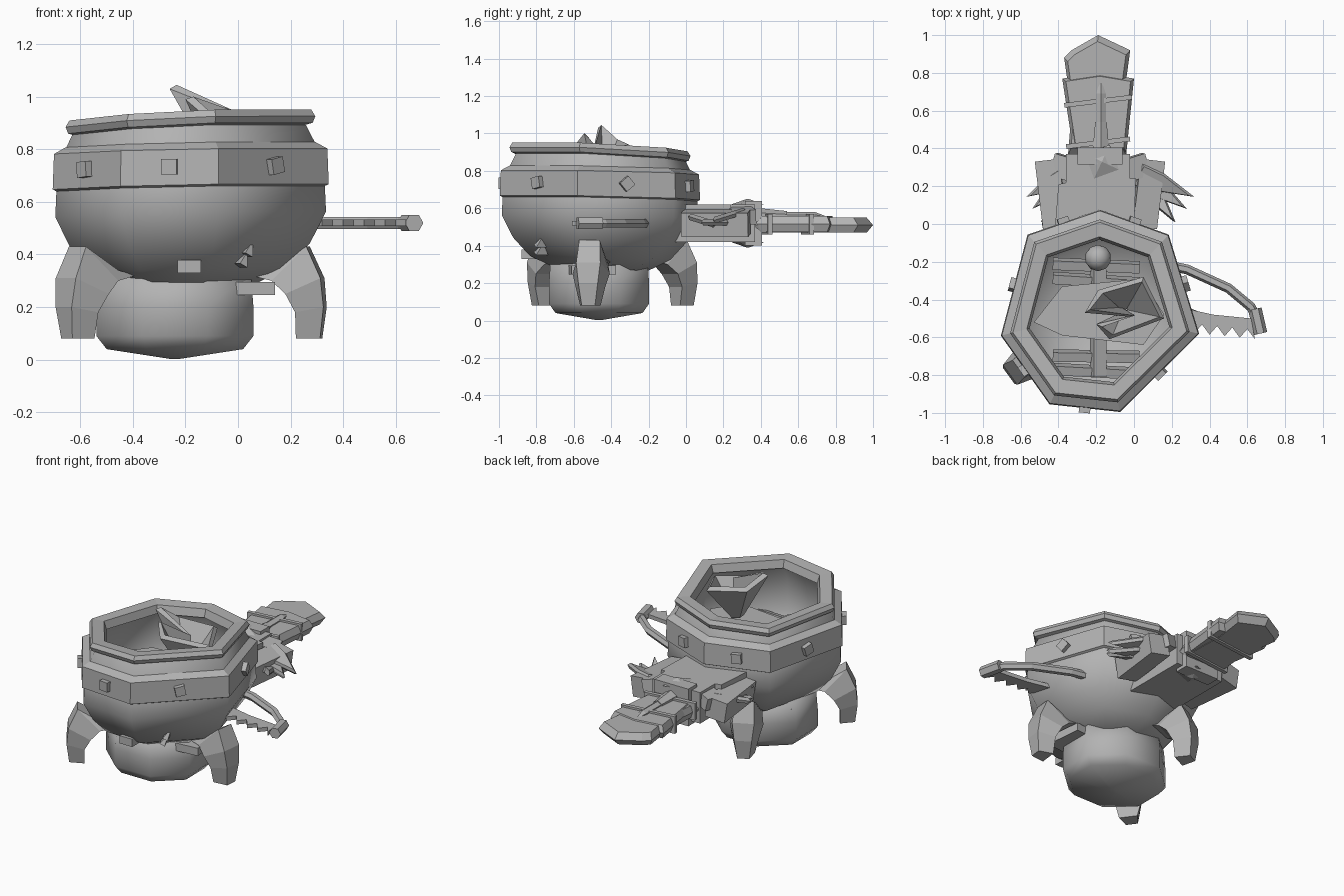
import bpy, bmesh, math, random
from mathutils import Vector, Matrix

random.seed(4)
old = bpy.data.objects.get("Cube")
if old:
    bpy.data.objects.remove(old)

grey = bpy.data.materials.new("plain grey")
grey.use_nodes = True
grey.diffuse_color = (0.45, 0.45, 0.45, 1)
grey.node_tree.nodes["Principled BSDF"].inputs["Base Color"].default_value = (0.45, 0.45, 0.45, 1)

POT = Vector((-0.19, -0.46, 0))
# Uneven seven-sided outline of the pot, relative to its centre
OUTLINE = [(0.01, 0.53), (-0.37, 0.40), (-0.51, -0.13), (-0.255, -0.49),
           (0.115, -0.53), (0.53, -0.12), (0.37, 0.40)]


def finish(name, bm, smooth=False):
    bmesh.ops.recalc_face_normals(bm, faces=bm.faces)
    me = bpy.data.meshes.new(name)
    bm.to_mesh(me)
    bm.free()
    me.materials.append(grey)
    if smooth:
        me.shade_smooth()
    ob = bpy.data.objects.new(name, me)
    bpy.context.collection.objects.link(ob)
    return ob


def loft(name, rings, smooth=False, caps=(True, True), closed=False):
    bm = bmesh.new()
    vs = [[bm.verts.new(p) for p in r] for r in rings]
    n = len(vs[0])
    pairs = list(zip(vs, vs[1:])) + ([(vs[-1], vs[0])] if closed else [])
    for a, b in pairs:
        for i in range(n):
            j = (i + 1) % n
            bm.faces.new((a[i], a[j], b[j], b[i]))
    for ring, wanted in zip((vs[0], vs[-1]), caps):
        if wanted and not closed:
            bm.faces.new(ring)
    return finish(name, bm, smooth)


def pot_ring(r, z, tilt):
    s = r / 0.52
    return [(POT.x + x * s, POT.y + y * s, z + tilt * (x - y)) for x, y in OUTLINE]


def pot_part(name, profile, tilt, **kw):
    return loft(name, [pot_ring(r, z, tilt) for r, z in profile], **kw)


def box(name, loc, size, rot=(0, 0, 0), taper=1.0):
    bm = bmesh.new()
    bmesh.ops.create_cube(bm, size=1)
    for v in bm.verts:
        k = taper if v.co.z > 0 else 1
        v.co = Vector((v.co.x * size[0] * k, v.co.y * size[1] * k, v.co.z * size[2]))
    ob = finish(name, bm)
    ob.location, ob.rotation_euler = loc, rot
    return ob


def plate(name, pts, z, thick, ridge=0.0):
    """Flat outline with thickness; ridge narrows the upper and lower faces."""
    c = sum((Vector(p) for p in pts), Vector((0, 0))) / len(pts)
    inner = [c + (Vector(p) - c) * (1 - ridge) for p in pts]
    h = thick / 2
    rings = [[(p[0], p[1], z - h) for p in inner]]
    if ridge:
        rings.append([(p[0], p[1], z) for p in pts])
    rings.append([(p[0], p[1], z + h) for p in inner])
    return loft(name, rings)


def tube(name, pts, r, sides=6):
    rings = []
    for i, p in enumerate(pts):
        d = Vector(pts[min(i + 1, len(pts) - 1)]) - Vector(pts[max(i - 1, 0)])
        m = d.to_track_quat('Z', 'Y').to_matrix()
        rings.append([Vector(p) + m @ Vector((r * math.cos(a), r * math.sin(a), 0))
                      for a in (math.tau * k / sides for k in range(sides))])
    return loft(name, rings)


# Pot: rounded bowl, riveted band and heavy rim
pot_part("pot_bowl", [(0.24, 0.27), (0.37, 0.335), (0.455, 0.43), (0.515, 0.55), (0.51, 0.66),
                      (0.475, 0.81), (0.44, 0.88)], 0.02, smooth=True, caps=(True, False))
pot_part("pot_lining", [(0.12, 0.40), (0.36, 0.46), (0.44, 0.58), (0.43, 0.78), (0.38, 0.89)], 0.03,
         smooth=True, caps=(True, False))
pot_part("pot_band", [(0.495, 0.64), (0.525, 0.655), (0.52, 0.79), (0.475, 0.815)], 0.02, closed=True)
pot_part("pot_rim", [(0.43, 0.865), (0.465, 0.875), (0.475, 0.90), (0.46, 0.925), (0.385, 0.92),
                     (0.37, 0.87)], 0.04, closed=True)

# Rivets on each facet of the band
for i, (x, y) in enumerate(OUTLINE):
    x2, y2 = OUTLINE[(i + 1) % 7]
    mx, my = (x + x2) / 2, (y + y2) / 2
    box("rivet", (POT.x + mx, POT.y + my, 0.725 + 0.02 * (mx - my)), (0.06, 0.06, 0.06),
        ((0.05, 0.3, 0.1, 0.0, 0.2, 0.7, 0.1)[i], 0, math.atan2(x - x2, y2 - y)))

# Three clawed legs
for deg, out in ((-7, 0.0), (116, 0.03), (216, 0.06)):
    prof = [(0.25, 0.31, 0.34, 0.09), (0.33, 0.46, 0.43, 0.085), (0.385, 0.515, 0.31, 0.10),
            (0.42, 0.525, 0.20, 0.08), (0.42, 0.51, 0.08, 0.055)]
    zin = (0.32, 0.30, 0.25, 0.18, 0.08)
    turn = (Matrix.Translation(POT) @ Matrix.Rotation(math.radians(deg), 4, 'Z')
            @ Matrix.Translation((out, 0, 0)))
    loft("claw_leg", [[turn @ Vector(p) for p in ((a, -w, zi), (b, -w * 0.65, z),
                       (b, w * 0.65, z), (a, w, zi))]
                      for (a, b, z, w), zi in zip(prof, zin)])

# Rounded tub below the pot
tub = [(0.02, 0.003), (0.265, 0.04), (0.305, 0.09), (0.305, 0.20), (0.295, 0.33)]
loft("lower_tub", [[(-0.24 + r * 1.06 * math.cos(a), -0.465 + r * 0.95 * math.sin(a), z)
                    for a in (math.tau * (k + 0.5) / 8 for k in range(8))] for r, z in tub], smooth=True)

# Small blocks and chips on the underside
box("side_block", (0.055, -0.50, 0.27), (0.15, 0.24, 0.05), (0, 0, 0.1))
box("front_block", (-0.185, -0.81, 0.355), (0.09, 0.14, 0.05))
box("left_block", (-0.45, -0.42, 0.29), (0.12, 0.16, 0.06), (0, 0.3, 0))
for x, z in ((0.04, 0.42), (0.02, 0.38)):
    box("chip", (x, -0.77, z), (0.035, 0.07, 0.05), (0, 0.5, 0.4), 0.2)

# Contents of the pot: board, bars, ball and folded tail
plate("inner_board", [(-0.53, -0.52), (-0.38, -0.33), (0.04, -0.29), (0.16, -0.48),
                      (0.05, -0.64), (-0.38, -0.59)], 0.68, 0.04)
for y in (-0.22, -0.30, -0.70, -0.78):
    box("inner_bar", (-0.2, y, 0.58), (0.46, 0.05, 0.06), (0.3, 0, random.uniform(-0.08, 0.08)))
box("inner_spine", (-0.19, -0.48, 0.60), (0.07, 0.66, 0.06), (0, 0.4, 0))
bm = bmesh.new()
bmesh.ops.create_icosphere(bm, subdivisions=2, radius=0.07)
finish("inner_ball", bm, True).location = (-0.19, -0.18, 0.68)
tail_top = [(0.16, -0.50, 0.89), (0.05, -0.28, 0.92), (-0.19, -0.35, 0.95), (-0.26, -0.47, 1.03),
            (-0.03, -0.49, 0.94), (-0.20, -0.53, 0.99), (-0.13, -0.61, 0.93)]
hub = Vector((-0.05, -0.46, 0.66))
tail = loft("folded_tail", [[hub + (Vector(p) - hub) * k for p in tail_top] for k in (0.2, 1.0)],
            caps=(False, False))
mod = tail.modifiers.new("thickness", 'SOLIDIFY')
mod.thickness = 0.035

# Toothed saw with a bent handle
teeth = [(0.64 - 0.04 * k, (-0.56 if k % 2 else -0.61) + 0.004 * k) for k in range(10)]
plate("saw_blade", [(0.24, -0.44), (0.42, -0.48), (0.62, -0.50)] + teeth, 0.52, 0.025)
tube("saw_handle", [(0.18, -0.22, 0.52), (0.28, -0.24, 0.52), (0.50, -0.34, 0.52), (0.62, -0.44, 0.52),
                    (0.65, -0.50, 0.52)], 0.026)
tube("saw_grip_end", [(0.64, -0.45, 0.52), (0.67, -0.58, 0.52)], 0.036)

# Rear mount: stacked planks reaching out of the pot
plate("mount_top_plank", [(-0.42, -0.04), (-0.40, 0.21), (-0.22, 0.25), (0.01, 0.24), (0.0, -0.04)], 0.59, 0.06)
box("mount_block", (-0.19, 0.14, 0.52), (0.34, 0.46, 0.20))
box("mount_collar", (-0.18, 0.36, 0.52), (0.24, 0.09, 0.24))
for s in (-1, 1):
    box("mount_cheek", (-0.18 + s * 0.25, 0.16, 0.52), (0.13, 0.36, 0.13), (0, 0.15 * s, -0.12 * s))
    box("mount_shim", (-0.18 + s * 0.19, 0.30, 0.56), (0.12, 0.12, 0.08), (0.1, 0.2 * s, 0.3 * s))
    # Three pointed feathers on each side, fanned in height
    reach = 0.78 if s < 0 else 1.0
    for k, (tx, ty) in enumerate(((0.40, 0.01), (0.46, 0.08), (0.50, 0.15))):
        base = [(0.16, 0.06 + 0.08 * k), (0.22, 0.20 + 0.07 * k), (0.34, 0.16 + 0.06 * k), (tx, ty),
                (0.32, 0.08 + 0.05 * k)]
        ob = plate("side_feather", [(s * x * reach, y) for x, y in base], 0, 0.035, 0.15)
        tilt = 0.3 * (k - 1)
        ob.location = (-0.18, 0, 0.525 - 0.12 * tilt)
        ob.rotation_euler = (tilt, 0, 0)

# Pyramid stud on the collar, above and below
for s in (1, -1):
    box("pyramid_stud", (-0.17, 0.33, 0.52 + s * 0.115), (0.14, 0.14, 0.03),
        (0 if s > 0 else math.pi, 0, 0.35), 0.05)

# Broad rear blade in two overlapping layers
plate("rear_blade", [(-0.35, 0.36), (-0.33, 0.60), (-0.37, 0.88), (-0.33, 0.92), (-0.19, 1.0), (-0.02, 0.92),
                     (-0.05, 0.70), (-0.04, 0.36)], 0.51, 0.08, 0.12)
plate("blade_overlay", [(-0.32, 0.38), (-0.38, 0.77), (-0.18, 0.80), (0.0, 0.77), (-0.04, 0.38)], 0.515, 0.085, 0.1)
for y, w in ((0.43, 0.34), (0.65, 0.36)):
    box("blade_strap", (-0.19, y, 0.515), (w, 0.025, 0.11), (0, 0, 0.12))

# Slim dagger lying along the blade
bm = bmesh.new()
for y0, y1, r0, r1 in ((0.40, 0.54, 0.05, 0.035), (0.54, 0.69, 0.03, 0.03), (0.69, 0.76, 0.03, 0.003)):
    bmesh.ops.create_cone(bm, cap_ends=True, segments=6, radius1=r0, radius2=r1, depth=y1 - y0,
                          matrix=Matrix.Translation((-0.175, (y0 + y1) / 2, 0.55))
                          @ Matrix.Rotation(-math.pi / 2, 4, 'X'))
finish("dagger", bm)
